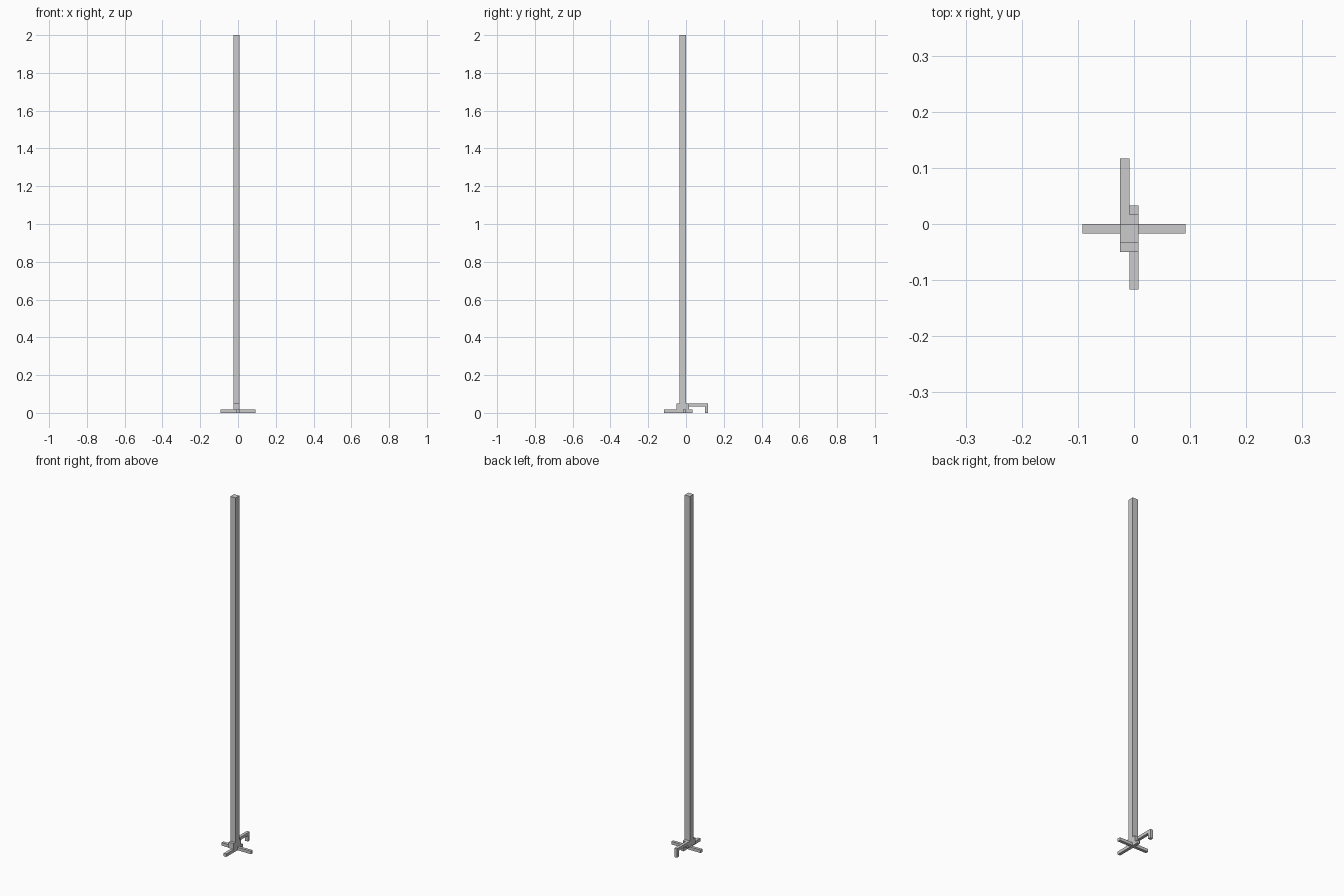
import bpy

if "Cube" in bpy.data.objects:
    bpy.data.objects.remove(bpy.data.objects["Cube"])

U = 2 / 120  # the model sits on a grid of 120 units in height


def box(name, x, y, z):
    """Flat-faced box from (min, max) ranges in grid units."""
    bpy.ops.mesh.primitive_cube_add(size=1)
    ob = bpy.context.object
    ob.name = name
    ob.scale = [(r[1] - r[0]) * U for r in (x, y, z)]
    ob.location = [(r[0] + r[1]) / 2 * U for r in (x, y, z)]
    bpy.ops.object.transform_apply(location=True, rotation=False, scale=True)
    return ob


def extrude_profile(name, pts, x0, x1):
    """Extrude a (y, z) outline along x."""
    n = len(pts)
    verts = [(x * U, y * U, z * U) for x in (x0, x1) for y, z in pts]
    faces = [tuple(range(n))[::-1], tuple(range(n, 2 * n))]
    faces += [(i, (i + 1) % n, (i + 1) % n + n, i + n) for i in range(n)]
    me = bpy.data.meshes.new(name)
    me.from_pydata(verts, [], faces)
    ob = bpy.data.objects.new(name, me)
    bpy.context.collection.objects.link(ob)


# Crossed feet on the ground
box("side_foot", (-5.5, 5.5), (-1, 0), (0, 1))
box("long_foot", (-0.5, 0.5), (-7, 2), (0, 1))

# Socket block and tall post
box("socket_block", (-1.5, 0.5), (-3, 1), (1, 3))
box("post", (-1.5, 0.5), (-2, 0), (3, 120))

# Rear arm bent down to the ground
extrude_profile("rear_arm", [(1, 2), (6, 2), (6, 0), (7, 0), (7, 3), (1, 3)], -1.5, -0.5)
